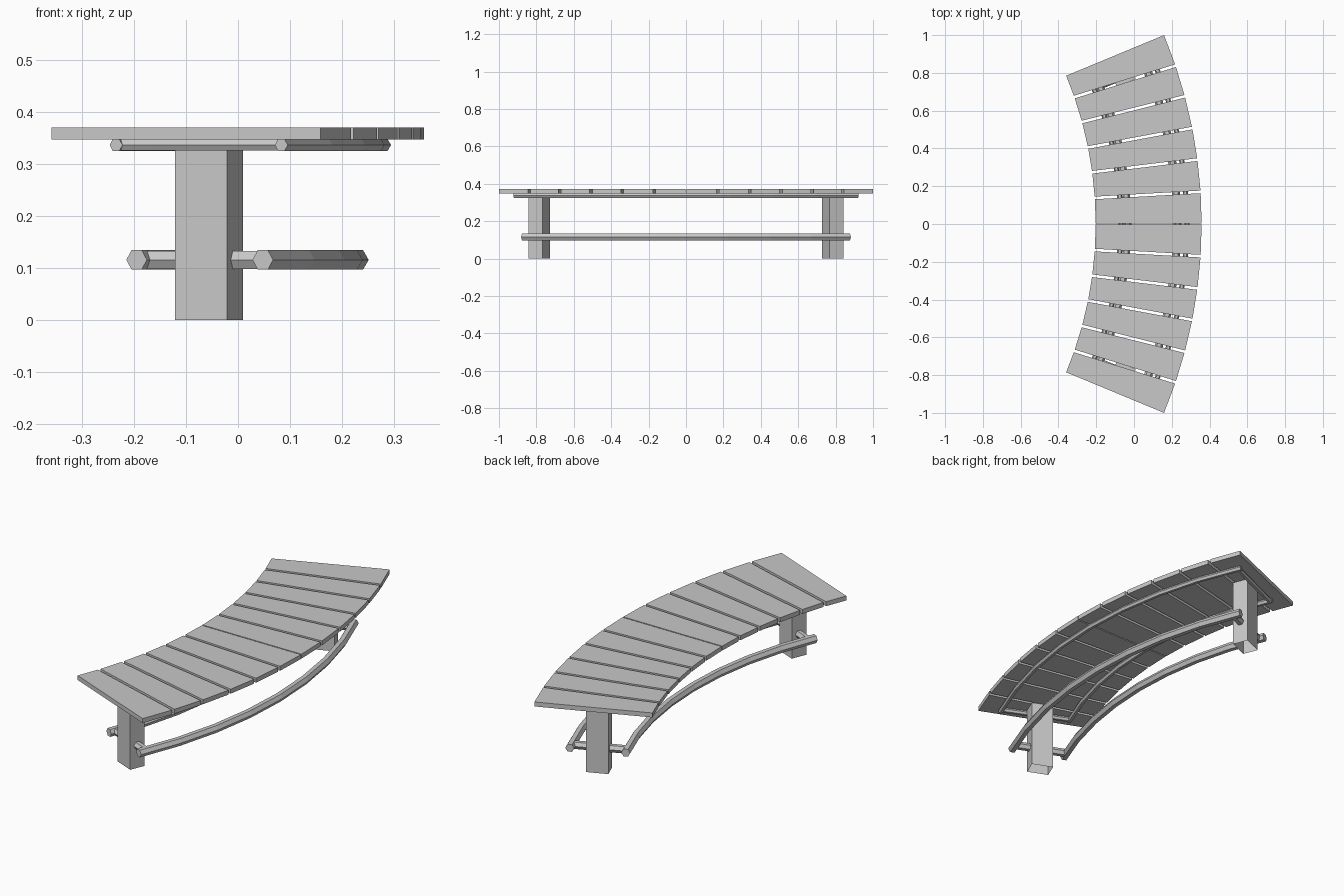
import bpy, bmesh, math
from mathutils import Vector

cube = bpy.data.objects.get("Cube")
if cube:
    bpy.data.objects.remove(cube, do_unlink=True)

grey = bpy.data.materials.new("plain_grey")
grey.use_nodes = True
COLOUR = (0.58, 0.58, 0.58, 1)
grey.diffuse_color = COLOUR
grey.node_tree.nodes["Principled BSDF"].inputs["Base Color"].default_value = COLOUR

SEAT_X, FRAME_X = -2.255, -1.95      # arc centres of the seat and the frame
UP = Vector((0, 0, 1))


def finish(name, bm):
    bmesh.ops.recalc_face_normals(bm, faces=bm.faces)
    mesh = bpy.data.meshes.new(name)
    bm.to_mesh(mesh)
    bm.free()
    mesh.materials.append(grey)
    obj = bpy.data.objects.new(name, mesh)
    bpy.context.collection.objects.link(obj)


def prism(name, outline, low, high, open_bottom=False):
    bm = bmesh.new()
    bottom = [bm.verts.new((x, y, low)) for x, y in outline]
    top = [bm.verts.new((x, y, high)) for x, y in outline]
    bm.faces.new(top)
    if not open_bottom:
        bm.faces.new(bottom)
    for i in range(len(outline)):
        j = (i + 1) % len(outline)
        bm.faces.new((bottom[i], bottom[j], top[j], top[i]))
    finish(name, bm)


def hex_tube(name, points, sides, radius):
    """Six-sided bar through points; sides are the horizontal cross directions."""
    bm = bmesh.new()
    rings = []
    for p, s in zip(points, sides):
        rings.append([bm.verts.new(p + radius * (s * math.cos(a) + UP * math.sin(a)))
                      for a in (k * math.pi / 3 for k in range(6))])
    for a, b in zip(rings, rings[1:]):
        for k in range(6):
            m = (k + 1) % 6
            bm.faces.new((a[k], a[m], b[m], b[k]))
    bm.faces.new(rings[0])
    bm.faces.new(rings[-1])
    finish(name, bm)


def ray(angle):
    return Vector((math.cos(angle), math.sin(angle), 0))


def frame_point(r, angle, z):
    return Vector((FRAME_X, 0, z)) + ray(angle) * r


def rail(name, r, half_angle, z, radius, steps=8):
    angles = [math.radians(half_angle) * (2 * i / steps - 1) for i in range(steps + 1)]
    hex_tube(name, [frame_point(r, a, z) for a in angles], [ray(a) for a in angles], radius)


def crossbar(name, r_in, r_out, degrees, z, radius):
    a = math.radians(degrees)
    side = ray(a + math.pi / 2)
    hex_tube(name, [frame_point(r_in, a, z), frame_point(r_out, a, z)], [side, side], radius)


# Fanned seat planks, mirrored across the middle
R_IN, R_OUT = 2.052, 2.613
inner_y = [0, 0.138, 0.274, 0.405, 0.54, 0.672, 0.785]
outer_y = [0, 0.17, 0.341, 0.508, 0.676, 0.838, 1.0]


def seat_point(r, y, sign):
    return SEAT_X + math.sqrt(r * r - y * y), sign * y


for label, sign in (("left", 1), ("right", -1)):
    for i in range(6):
        g0 = 0.003 if i == 0 else 0.007
        g1 = 0 if i == 5 else 0.007
        prism(f"seat_plank_{label}_{i + 1}", [
            seat_point(R_IN, inner_y[i] + g0, sign),
            seat_point(R_OUT, outer_y[i] + g0, sign),
            seat_point(R_OUT, outer_y[i + 1] - g1, sign),
            seat_point(R_IN, inner_y[i + 1] - g1, sign)], 0.348, 0.371)

# Curved rails under the seat and between the legs
rail("seat_rail_inner", 1.882, 24.3, 0.337, 0.0135)
rail("seat_rail_outer", 2.231, 24.3, 0.337, 0.0135)
rail("lower_rail_inner", 1.915, 23.6, 0.116, 0.0215)
rail("lower_rail_outer", 2.18, 23.6, 0.116, 0.0215)

# Hollow legs with their crossbars
for label, sign in (("left", 1), ("right", -1)):
    a = math.radians(22.5) * sign
    out, along = ray(a) * 0.054, ray(a + math.pi / 2) * 0.04
    c = frame_point(2.05, a, 0)
    corners = [c - out - along, c + out - along, c + out + along, c - out + along]
    prism(f"leg_{label}", [(p.x, p.y) for p in corners], 0, 0.348, open_bottom=True)
    crossbar(f"seat_crossbar_{label}", 1.882, 2.231, 23.9 * sign, 0.337, 0.0125)
    crossbar(f"lower_crossbar_{label}", 1.915, 2.18, 22.5 * sign, 0.116, 0.02)
